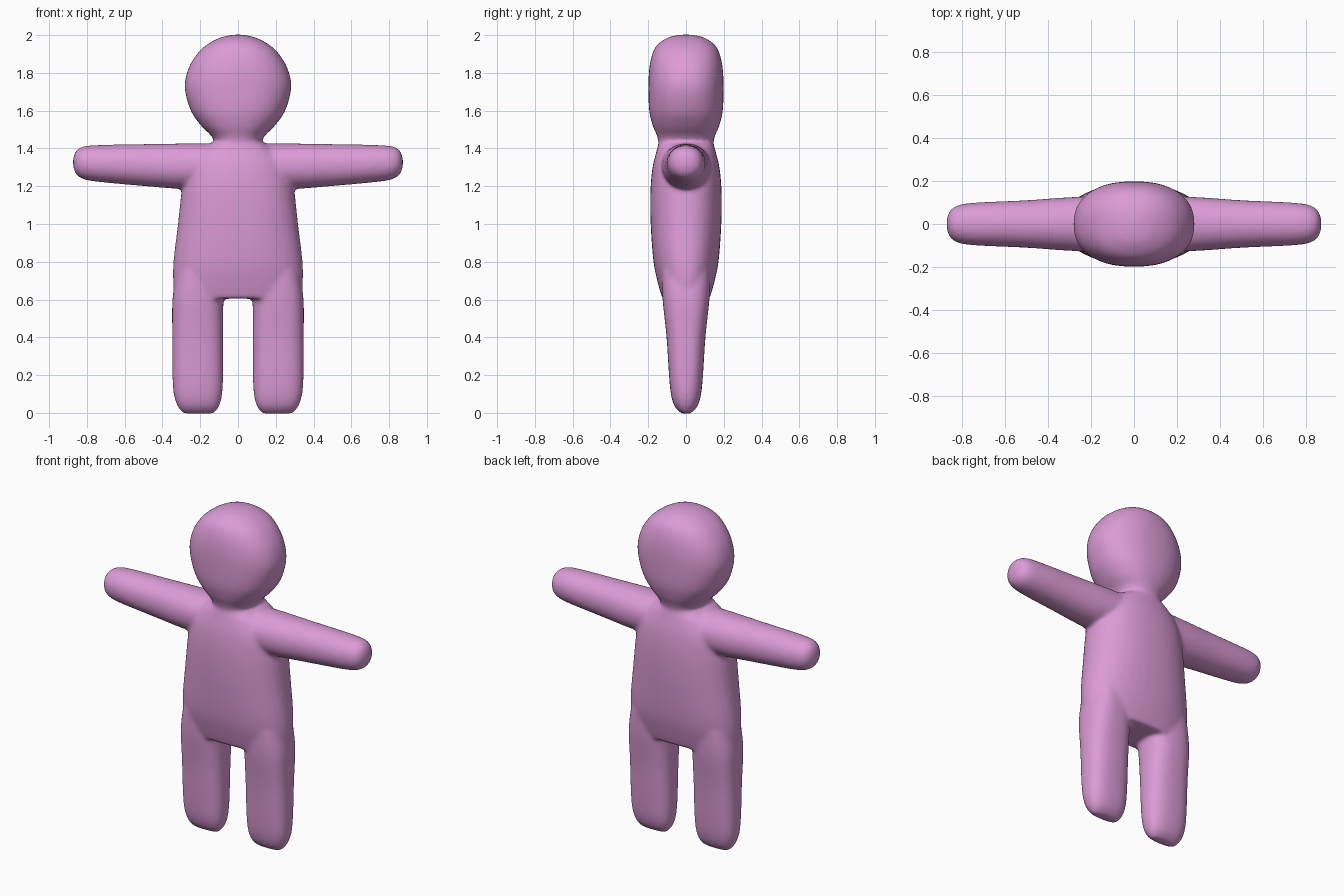
import bpy, bmesh
from math import cos, sin, pi, copysign
from mathutils import Vector

if "Cube" in bpy.data.objects:
    bpy.data.objects.remove(bpy.data.objects["Cube"])

SIDES = 40


def spline(keys, steps=5):
    """Catmull-Rom interpolation through the section keys."""
    out = []
    for i in range(len(keys) - 1):
        p0, p1 = keys[max(i - 1, 0)], keys[i]
        p2, p3 = keys[i + 1], keys[min(i + 2, len(keys) - 1)]
        for s in range(steps):
            t = s / steps
            out.append([0.5 * (2 * b + (c - a) * t + (2 * a - 5 * b + 4 * c - d) * t * t
                               + (3 * b - a - 3 * c + d) * t ** 3)
                        for a, b, c, d in zip(p0, p1, p2, p3)])
    return out + [list(keys[-1])]


def loft(bm, keys, power, place):
    """Closed tube of superellipse rings; keys = (along, centre, half width, half depth)."""
    rings = []
    for along, mid, w, d in spline(keys):
        ring = []
        for k in range(SIDES):
            c, s = cos(2 * pi * k / SIDES), sin(2 * pi * k / SIDES)
            u = mid + max(w, 0.004) * copysign(abs(c) ** (2 / power), c)
            v = max(d, 0.004) * copysign(abs(s) ** (2 / power), s)
            ring.append(bm.verts.new(Vector(place(along, u, v))))
        rings.append(ring)
    for a, b in zip(rings, rings[1:]):
        for k in range(SIDES):
            n = (k + 1) % SIDES
            bm.faces.new((a[k], a[n], b[n], b[k]))
    bm.faces.new(rings[0][::-1])
    bm.faces.new(rings[-1])


bm = bmesh.new()

# torso
torso = [(0.605, 0, 0.335, 0.125), (0.68, 0, 0.343, 0.147), (0.80, 0, 0.342, 0.172),
         (1.00, 0, 0.318, 0.187), (1.18, 0, 0.298, 0.188), (1.30, 0, 0.275, 0.177),
         (1.38, 0, 0.22, 0.158), (1.43, 0, 0.14, 0.145)]
loft(bm, torso, 2.3, lambda a, u, v: (u, v, a))

# head and neck
head = [(1.36, 0, 0.13, 0.14), (1.43, 0, 0.125, 0.145), (1.47, 0, 0.145, 0.155),
        (1.52, 0, 0.195, 0.176), (1.60, 0, 0.25, 0.195), (1.72, 0, 0.282, 0.199),
        (1.82, 0, 0.264, 0.195), (1.90, 0, 0.217, 0.179), (1.95, 0, 0.164, 0.151),
        (1.985, 0, 0.098, 0.10), (1.998, 0, 0.05, 0.055), (2.003, 0, 0.01, 0.01)]
loft(bm, head, 2.3, lambda a, u, v: (u, v, a))

# arms and legs, mirrored
arm = [(0.0, 1.305, 0.122, 0.14), (0.30, 1.306, 0.120, 0.125), (0.50, 1.312, 0.111, 0.111),
       (0.70, 1.319, 0.100, 0.102), (0.80, 1.323, 0.091, 0.093), (0.845, 1.325, 0.074, 0.075),
       (0.866, 1.326, 0.046, 0.046), (0.874, 1.327, 0.01, 0.01)]
leg = [(0.75, 0.195, 0.13, 0.13), (0.60, 0.212, 0.135, 0.124), (0.40, 0.213, 0.135, 0.103),
       (0.20, 0.213, 0.134, 0.090), (0.10, 0.212, 0.128, 0.080), (0.04, 0.210, 0.112, 0.063),
       (0.01, 0.209, 0.092, 0.04), (-0.004, 0.208, 0.078, 0.02)]
for side in (1, -1):
    loft(bm, arm, 2.1, lambda a, u, v: (side * a, v, u))
    loft(bm, leg, 2.6, lambda a, u, v: (side * u, v, a))

bmesh.ops.recalc_face_normals(bm, faces=bm.faces)
mesh = bpy.data.meshes.new("figure_body")
bm.to_mesh(mesh)
bm.free()
body = bpy.data.objects.new("figure_body", mesh)
bpy.context.collection.objects.link(body)

# fuse the parts into one soft skin
remesh = body.modifiers.new("fuse", 'REMESH')
remesh.mode = 'VOXEL'
remesh.voxel_size = 0.01
remesh.use_smooth_shade = True
soft = body.modifiers.new("soften", 'SMOOTH')
soft.factor = 0.5
soft.iterations = 12

# pink skin
pink = bpy.data.materials.new("pink")
pink.diffuse_color = (0.72, 0.33, 0.68, 1)
pink.use_nodes = True
pink.node_tree.nodes["Principled BSDF"].inputs["Base Color"].default_value = pink.diffuse_color
mesh.materials.append(pink)
